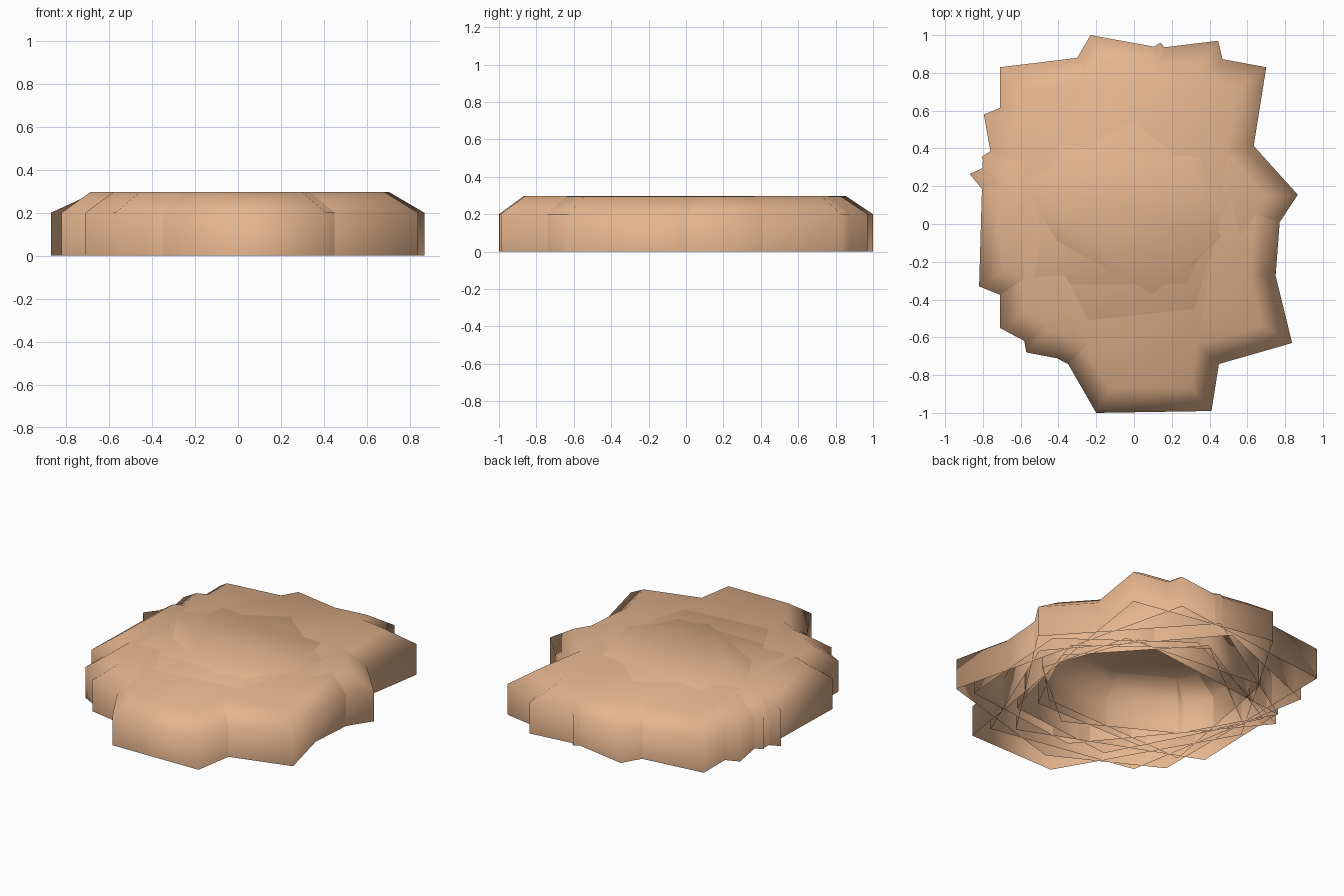
import bpy, bmesh
from mathutils import Vector
from mathutils.geometry import intersect_line_line_2d  # noqa: F401 (2D helper family)

if "Cube" in bpy.data.objects:
    bpy.data.objects.remove(bpy.data.objects["Cube"])

mat = bpy.data.materials.new("tan_stone")
mat.diffuse_color = (0.78, 0.46, 0.27, 1)
mat.use_nodes = True
mat.node_tree.nodes["Principled BSDF"].inputs["Base Color"].default_value = mat.diffuse_color
RIM = 0.13  # width of the sloped rim


def offset(outline, d):
    """Move every edge of a counter-clockwise outline inwards by d."""
    pts = [Vector(p) for p in outline]
    result = []
    for i, p in enumerate(pts):
        a = (p - pts[i - 1]).normalized()
        b = (pts[(i + 1) % len(pts)] - p).normalized()
        na, nb = Vector((-a.y, a.x)), Vector((-b.y, b.x))
        result.append(p + (na + nb) * (d / (1 + na.dot(nb))))
    return result


def make_slab(name, foot, cap, top):
    """Five-sided slab, open below: upright wall, sloped rim, flat cap."""
    bm = bmesh.new()
    rings = [[bm.verts.new((x, y, z)) for x, y in ring]
             for ring, z in ((foot, 0.0), (foot, 0.2), (cap, top))]
    n = len(foot)
    for low, high in zip(rings, rings[1:]):
        for i in range(n):
            j = (i + 1) % n
            bm.faces.new((low[i], low[j], high[j], high[i]))
    bm.faces.new(rings[-1])
    for f in bm.faces:
        f.smooth = True
    mesh = bpy.data.meshes.new(name)
    bm.to_mesh(mesh)
    bm.free()
    mesh.materials.append(mat)
    bpy.context.collection.objects.link(bpy.data.objects.new(name, mesh))


# Outer overlapping irregular pentagons (foot outline)
outer = [
    [(0.10, 0.70), (-0.87, 0.265), (-0.08, -0.70), (0.725, -0.60), (0.785, 0.19)],
    [(0.0, 0.90), (-0.795, 0.58), (-0.57, -0.68), (0.38, -0.86), (0.75, 0.03)],
    [(0.14, 0.96), (-0.80, 0.36), (-0.82, -0.33), (0.26, -0.77), (0.867, 0.155)],
    [(-0.71, 0.83), (-0.71, -0.55), (-0.07, -0.89), (0.837, -0.63), (0.445, 0.97)],
    [(-0.23, 1.0), (-0.795, 0.035), (-0.20, -1.0), (0.41, -0.99), (0.70, 0.83)],
]
# Smaller pentagons inside (cap outline)
inner = [
    [(0.0, 0.53), (-0.56, 0.10), (-0.24, -0.51), (0.32, -0.45), (0.50, 0.15)],
    [(0.0, 0.55), (-0.60, 0.21), (-0.34, -0.32), (0.28, -0.32), (0.46, 0.05)],
    [(0.35, 0.35), (-0.40, 0.42), (-0.53, -0.28), (0.28, -0.25), (0.46, -0.07)],
    [(0.30, 0.36), (-0.60, 0.25), (-0.41, -0.09), (0.10, -0.37), (0.46, -0.07)],
]
slabs = [(o, offset(o, RIM)) for o in outer] + [(offset(c, -RIM), c) for c in inner]
for k, (foot, cap) in enumerate(slabs):
    make_slab(f"stone_slab_{k + 1}", foot, cap, 0.2955 + 0.0001 * k)
